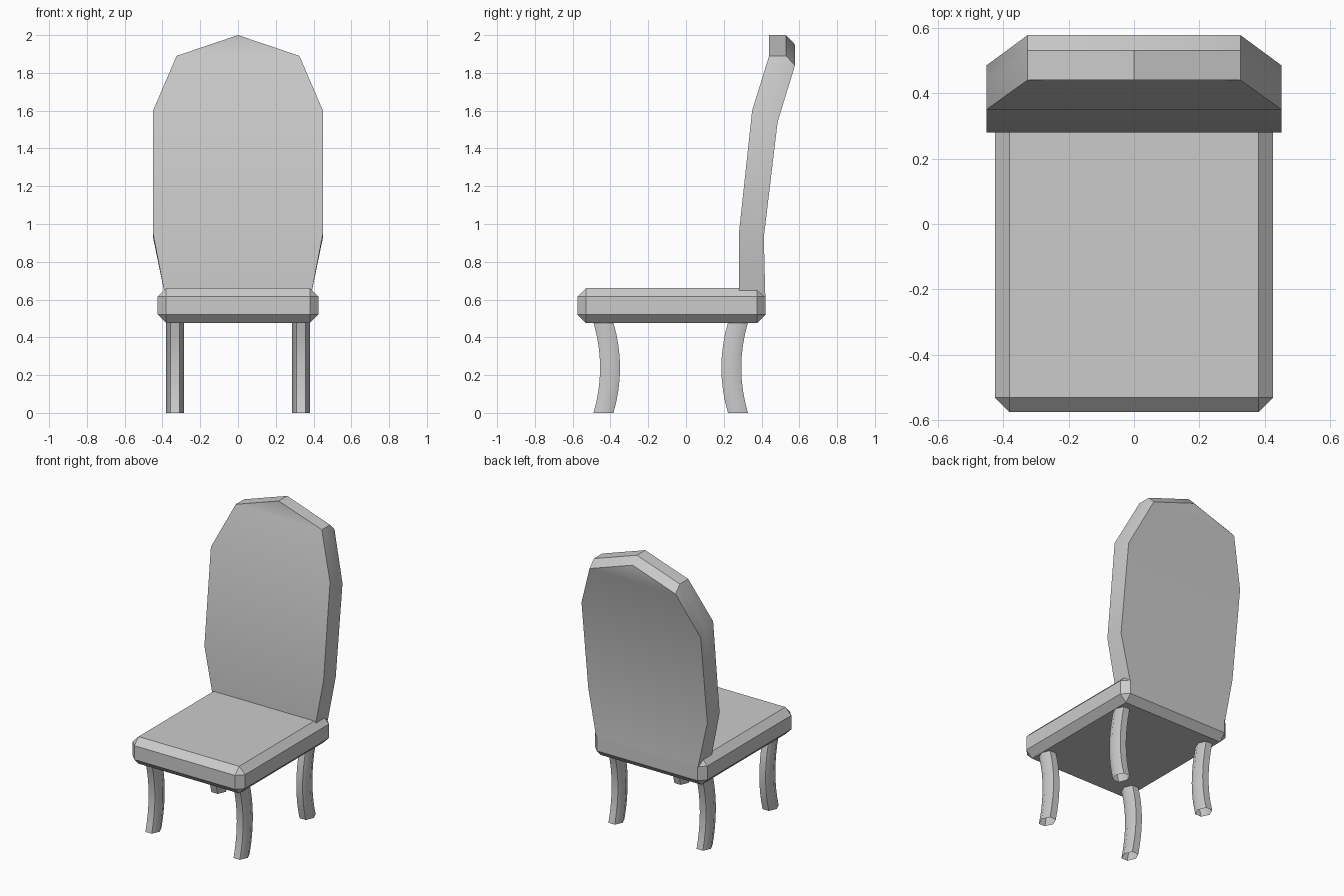
import bpy
import bmesh
import math

cube = bpy.data.objects.get("Cube")
if cube:
    bpy.data.objects.remove(cube, do_unlink=True)

# One plain grey for the whole chair
grey = bpy.data.materials.new("plain_grey")
grey.use_nodes = True
color = (0.6, 0.6, 0.6, 1)
grey.diffuse_color = color
grey.node_tree.nodes["Principled BSDF"].inputs["Base Color"].default_value = color


def finish(name, bm, smooth_angle=None):
    """Turn a bmesh into a named object; smooth it when an angle is given."""
    mesh = bpy.data.meshes.new(name)
    bm.to_mesh(mesh)
    bm.free()
    mesh.materials.append(grey)
    obj = bpy.data.objects.new(name, mesh)
    bpy.context.collection.objects.link(obj)
    if smooth_angle:
        bpy.ops.object.select_all(action='DESELECT')
        obj.select_set(True)
        bpy.context.view_layer.objects.active = obj
        bpy.ops.object.shade_smooth_by_angle(angle=math.radians(smooth_angle))
    return obj


def loft(rings):
    """Skin counter-clockwise rings stacked from bottom to top."""
    bm = bmesh.new()
    rows = [[bm.verts.new(p) for p in ring] for ring in rings]
    for low, high in zip(rows, rows[1:]):
        n = len(low)
        for i in range(n):
            j = (i + 1) % n
            bm.faces.new((low[i], low[j], high[j], high[i]))
    return bm


# Seat: slab with every edge chamfered
bm = bmesh.new()
bmesh.ops.create_cube(bm, size=1)
bmesh.ops.scale(bm, vec=(0.85, 0.995, 0.185), verts=bm.verts)
bmesh.ops.translate(bm, vec=(0, -0.0775, 0.5675), verts=bm.verts)
bmesh.ops.bevel(bm, geom=bm.edges[:], offset=0.045, segments=1,
                profile=0.5, affect='EDGES')
finish("seat", bm)

# Backrest: half width, then (y, z) of front edge, chamfer edge and back edge
sections = [
    (0.385, (0.28, 0.615), (0.37, 0.615), (0.42, 0.615)),
    (0.45, (0.28, 0.95), (0.37, 0.94), (0.412, 0.93)),
    (0.45, (0.35, 1.60), (0.44, 1.58), (0.485, 1.54)),
    (0.325, (0.44, 1.89), (0.53, 1.89), (0.577, 1.84)),
    (0, (0.44, 2.0), (0.53, 2.0), (0.577, 1.95)),
]
rings = []
for w, front, mid, back in sections:
    rings.append([(-w, *front), (w, *front), (w, *mid),
                  (w, *back), (-w, *back), (-w, *mid)])
bm = loft(rings)
bmesh.ops.remove_doubles(bm, verts=bm.verts, dist=0.0005)
bmesh.ops.dissolve_degenerate(bm, edges=bm.edges[:], dist=0.0005)
finish("backrest", bm, 30)

# Legs: open six-sided tubes bowing towards the middle of the seat
LEG_TOP = 0.478
for end, y_foot, bow in (("front", -0.437, 0.035), ("back", 0.275, -0.035)):
    for side, x in (("left", 0.333), ("right", -0.333)):
        rings = []
        for step in range(9):
            t = step / 8
            y = y_foot + bow * 4 * t * (1 - t)
            rings.append([(x + 0.0475 * math.cos(a * math.pi / 3),
                           y + 0.061 * math.sin(a * math.pi / 3),
                           t * LEG_TOP) for a in range(6)])
        finish(f"{end}_{side}_leg", loft(rings), 55)
